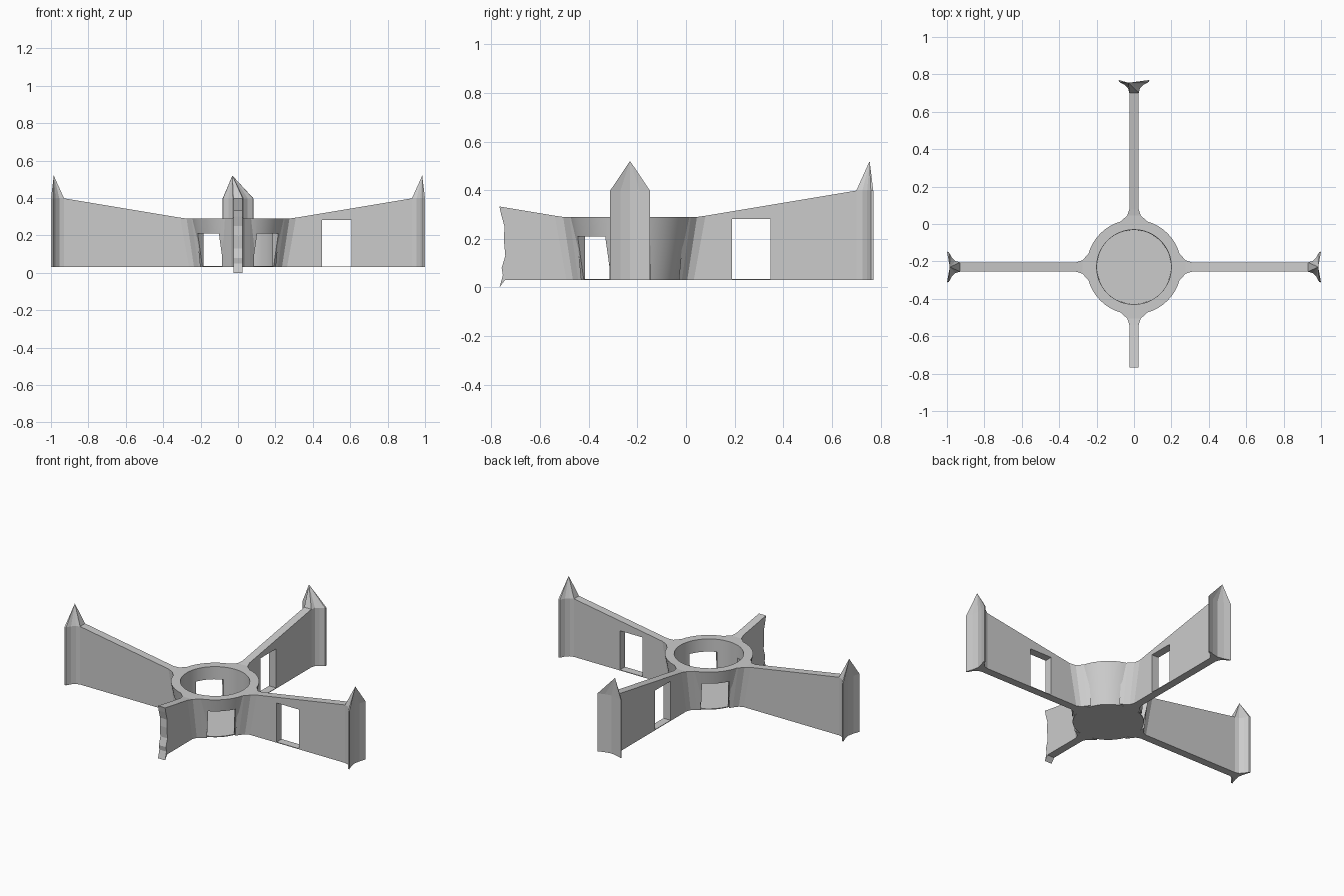
import bpy, bmesh
from math import radians, pi, cos, sin
from mathutils import Matrix

if "Cube" in bpy.data.objects:
    bpy.data.objects.remove(bpy.data.objects["Cube"])

HUB_Y = -0.23          # hub centre
Z0 = 0.03              # underside of the walls


def make(name, verts, faces, angle=0):
    bm = bmesh.new()
    vs = [bm.verts.new(v) for v in verts]
    for f in faces:
        bm.faces.new([vs[i] for i in f])
    bmesh.ops.recalc_face_normals(bm, faces=bm.faces)
    bm.transform(Matrix.Translation((0, HUB_Y, 0)) @ Matrix.Rotation(radians(angle), 4, 'Z'))
    me = bpy.data.meshes.new(name)
    bm.to_mesh(me)
    bm.free()
    ob = bpy.data.objects.new(name, me)
    bpy.context.collection.objects.link(ob)
    return ob


def loft(name, rings, angle=0):
    # closed skin through rings of equal point count, capped at both ends
    n = len(rings[0])
    verts = [p for r in rings for p in r]
    faces = [list(range(n)), [(len(rings) - 1) * n + i for i in range(n)]]
    for k in range(len(rings) - 1):
        for i in range(n):
            j = (i + 1) % n
            faces.append([k * n + i, k * n + j, (k + 1) * n + j, (k + 1) * n + i])
    return make(name, verts, faces, angle)


def box(name, r0, r1, half, z0, z1, angle):
    ring = lambda z: [(r0, -half, z), (r1, -half, z), (r1, half, z), (r0, half, z)]
    return loft(name, [ring(z0), ring(z1)], angle)


def cut(ob, cutter):
    cutter.hide_render = True
    m = ob.modifiers.new("opening", 'BOOLEAN')
    m.operation = 'DIFFERENCE'
    m.solver = 'EXACT'
    m.object = cutter
    bpy.ops.object.select_all(action='DESELECT')
    bpy.context.view_layer.objects.active = ob
    ob.select_set(True)
    bpy.ops.object.modifier_apply(modifier=m.name)
    bpy.data.objects.remove(cutter, do_unlink=True)


def smooth(ob):
    bpy.ops.object.select_all(action='DESELECT')
    bpy.context.view_layer.objects.active = ob
    ob.select_set(True)
    bpy.ops.object.shade_smooth_by_angle(angle=radians(25))


# tapered cup hub with a floor
N = 48
circle = lambda r, z: [(r * cos(2 * pi * i / N), r * sin(2 * pi * i / N), z) for i in range(N)]
hub = loft("hub", [circle(0.205, Z0), circle(0.254, 0.29), circle(0.2, 0.29), circle(0.198, 0.035)])

# three doorways in the hub: front right, front left, back left
for a in (-45, -135, 135):
    cut(hub, box("doorway_cutter", 0.12, 0.35, 0.08, 0.0355, 0.21, a))
smooth(hub)


def wall(name, angle, end):
    # wall flaring into the hub: r at top, r at bottom, half width
    rings = []
    for rt, rb, h in ((0.225, 0.2, 0.085), (0.25, 0.213, 0.065), (0.275, 0.235, 0.036),
                      (0.31, 0.262, 0.025), (end, end, 0.025)):
        zt = 0.29 + max(0, rt - 0.28) / 0.66 * 0.11
        rings.append([(rb, -h, Z0), (rb, h, Z0), (rt, h, zt), (rt, -h, zt)])
    return loft(name, rings, angle)


def end_post(name, angle, skew=0.0):
    # flared end plate, hollowed outside, with a pointed top
    half = [(0.93, 0.025), (0.955, 0.032), (0.975, 0.052), (0.99, 0.08), (1.0, 0.082), (0.986, 0.04)]
    plan = half + [(0.978, 0.0)] + [(r, -t) for r, t in reversed(half)]
    n = len(plan)
    verts = [(r, t, z) for z in (Z0, 0.398) for r, t in plan] + [(0.985, skew, 0.52)]
    faces = [list(range(n))]
    for i in range(n):
        j = (i + 1) % n
        faces += [[i, j, n + j, n + i], [n + i, n + j, 2 * n]]
    return make(name, verts, faces, angle)


# three full walls with pointed ends, two of them with a window
for side, angle, window, skew in (("right", 0, 0.45, 0), ("back", 90, 0.42, 0.03), ("left", 180, None, 0)):
    w = wall(side + "_wall", angle, 0.945)
    if window:
        cut(w, box("window_cutter", window, window + 0.157, 0.1, 0.034, 0.282, angle))
    end_post(side + "_end_post", angle, skew)

# short front wall with a broken end
wall("front_wall", -90, 0.50)
prof = [(0.50, 0.3267), (0.537, 0.333), (0.53, 0.30), (0.516, 0.25), (0.519, 0.20), (0.513, 0.13),
        (0.528, 0.08), (0.523, 0.05), (0.537, 0.0), (0.515, Z0), (0.50, Z0)]
loft("front_broken_end", [[(r, t, z) for r, z in prof] for t in (-0.025, 0.025)], -90)
